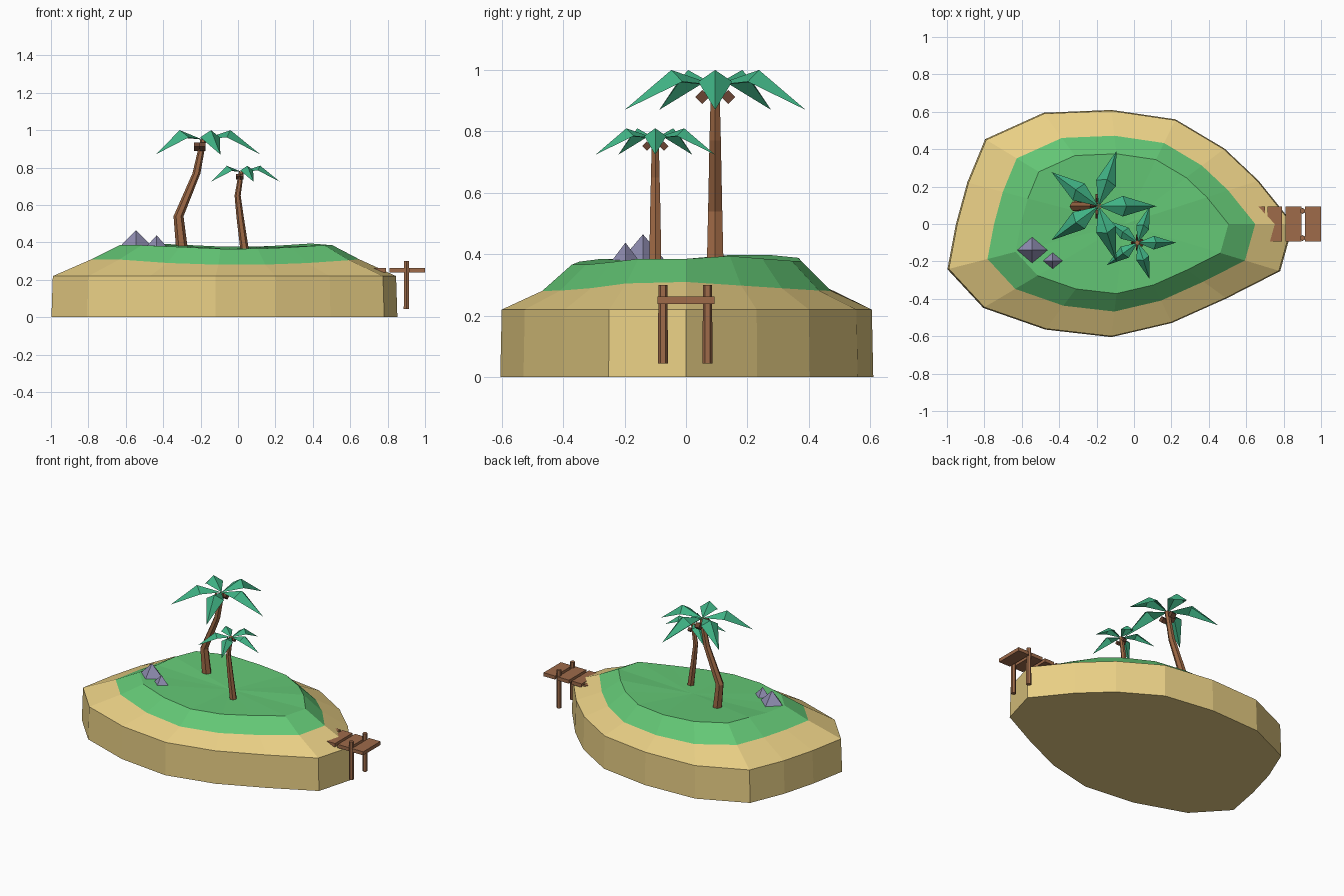
import bpy, bmesh, math
from mathutils import Matrix, Vector

if "Cube" in bpy.data.objects:
    bpy.data.objects.remove(bpy.data.objects["Cube"])


def material(name, srgb):
    m = bpy.data.materials.new(name)
    m.diffuse_color = [((c + 0.055) / 1.055) ** 2.4 for c in srgb] + [1]
    m.use_nodes = True
    m.node_tree.nodes["Principled BSDF"].inputs["Base Color"].default_value = m.diffuse_color
    return m


SAND = material("sand", (0.91, 0.81, 0.52))
GRASS = material("grass", (0.39, 0.78, 0.46))
LEAF = material("leaf", (0.25, 0.70, 0.52))
BARK = material("bark", (0.62, 0.41, 0.27))
NUT = material("coconut", (0.42, 0.27, 0.20))
WOOD = material("wood", (0.62, 0.42, 0.29))
ROCK = material("rock", (0.56, 0.55, 0.69))


def finish(name, bm, *mats, normals=True):
    if normals:
        bmesh.ops.recalc_face_normals(bm, faces=bm.faces)
    me = bpy.data.meshes.new(name)
    bm.to_mesh(me)
    bm.free()
    for m in mats:
        me.materials.append(m)
    ob = bpy.data.objects.new(name, me)
    bpy.context.collection.objects.link(ob)
    return ob


def bridge(bm, a, b, mat=0):
    n = len(a)
    for i in range(n):
        j = (i + 1) % n
        bm.faces.new((a[i], a[j], b[j], b[i])).material_index = mat


# Island: shrinking copies of one shoreline outline, sand below and grass above
SHORE = [(-.99, -.24), (-.80, -.445), (-.47, -.56), (-.12, -.60), (.20, -.525),
         (.49, -.395), (.775, -.25), (.845, 0), (.66, .23), (.48, .40),
         (.22, .555), (-.12, .605), (-.48, .59), (-.79, .45), (-.885, .22), (-.945, 0)]
CX = -.05


def island():
    bm = bmesh.new()

    def ring(s, zfun):
        out = []
        for x, y in SHORE:
            px, py = CX + (x - CX) * s, y * s
            out.append(bm.verts.new((px, py, zfun(px, py))))
        return out

    base = ring(1.008, lambda x, y: 0)
    rim = ring(1, lambda x, y: .22)
    low = ring(.78, lambda x, y: .28 + .03 * min(1, (x / .65) ** 2))
    top = ring(.62, lambda x, y: .365 + .02 * min(1, (x / .42) ** 2) + (.012 if y > .1 else 0))
    bm.faces.new(base[::-1])
    bridge(bm, base, rim)
    bridge(bm, rim, low)
    bridge(bm, low, top, 1)
    mid = bm.verts.new((CX, 0, .366))
    for i in range(len(top)):
        bm.faces.new((top[i], top[(i + 1) % len(top)], mid)).material_index = 1
    finish("island", bm, SAND, GRASS)


# Palm: bent six-sided trunk, five creased fronds and a few coconuts
def palm(name, y, path, r0, r1, size, crown):
    bm = bmesh.new()
    rings = []
    for k, (x, z) in enumerate(path):
        r = r0 + (r1 - r0) * k / (len(path) - 1)
        rings.append([bm.verts.new((x + r * math.cos(i * math.pi / 3),
                                    y + r * math.sin(i * math.pi / 3), z)) for i in range(6)])
    for a, b in zip(rings, rings[1:]):
        bridge(bm, a, b)
    bm.faces.new(rings[0][::-1])
    bm.faces.new(rings[-1])
    finish(name + "_trunk", bm, BARK)

    bm = bmesh.new()
    frond = [(0, 0, 0), (.13, .055, .012), (.15, 0, .05), (.13, -.055, .012), (.31, 0, -.08)]
    for i in range(5):
        rot = Matrix.Rotation(i * math.tau / 5, 3, 'Z')
        b, l, m, r, t = [bm.verts.new(Vector(crown) + rot @ Vector(p) * size) for p in frond]
        for f in ((b, m, l), (b, r, m), (l, m, t), (m, r, t)):
            bm.faces.new(f)
    finish(name + "_fronds", bm, LEAF, normals=False)

    bm = bmesh.new()
    for i in range(3):
        a = math.pi / 2 + i * math.pi / 2
        pos = Vector(crown) + Vector((.03 * math.cos(a), .042 * math.sin(a), -.038)) * size
        mat = Matrix.Translation(pos) @ Matrix.Rotation(math.pi / 4, 4, 'X')
        bmesh.ops.create_cube(bm, size=.032 * size, matrix=mat)
    finish(name + "_coconuts", bm, NUT)


# Rock: squashed octahedron half sunk in the grass
def rock(name, x, y, z, rx, ry, h):
    bm = bmesh.new()
    ring = [bm.verts.new((x + rx * a, y + ry * b, z)) for a, b in ((1, 0), (0, 1), (-1, 0), (0, -1))]
    up, down = bm.verts.new((x, y, z + h)), bm.verts.new((x, y, z - h))
    for i in range(4):
        j = (i + 1) % 4
        bm.faces.new((ring[i], ring[j], up))
        bm.faces.new((ring[j], ring[i], down))
    finish(name, bm, ROCK)


# Jetty: row of planks running into the sand, on two posts
def jetty():
    planks = [(.62, .70), (.715, .79), (.81, .895), (.915, 1.0)]
    for i, (x0, x1) in enumerate(planks):
        bm = bmesh.new()
        mat = Matrix.Translation(((x0 + x1) / 2, 0, .25)) @ Matrix.Diagonal((x1 - x0, .185, .024, 1))
        bmesh.ops.create_cube(bm, size=1, matrix=mat)
        finish(f"jetty_plank_{i + 1}", bm, WOOD)
    for side, y in (("front", -.075), ("back", .07)):
        bm = bmesh.new()
        bmesh.ops.create_cone(bm, cap_ends=True, segments=6, radius1=.016, radius2=.015, depth=.255,
                              matrix=Matrix.Translation((.90, y, .1725)))
        finish(f"jetty_{side}_post", bm, WOOD)


island()
palm("tall_palm", .095, [(-.297, .34), (-.318, .54), (-.222, .77), (-.185, .95)],
     .032, .016, 1, (-.19, .095, .95))
palm("short_palm", -.1, [(.038, .34), (.012, .53), (-.002, .65), (.018, .78)],
     .023, .013, .66, (.02, -.1, .777))
rock("large_rock", -.545, -.14, .382, .082, .07, .083)
rock("small_rock", -.435, -.197, .378, .054, .045, .06)
jetty()
